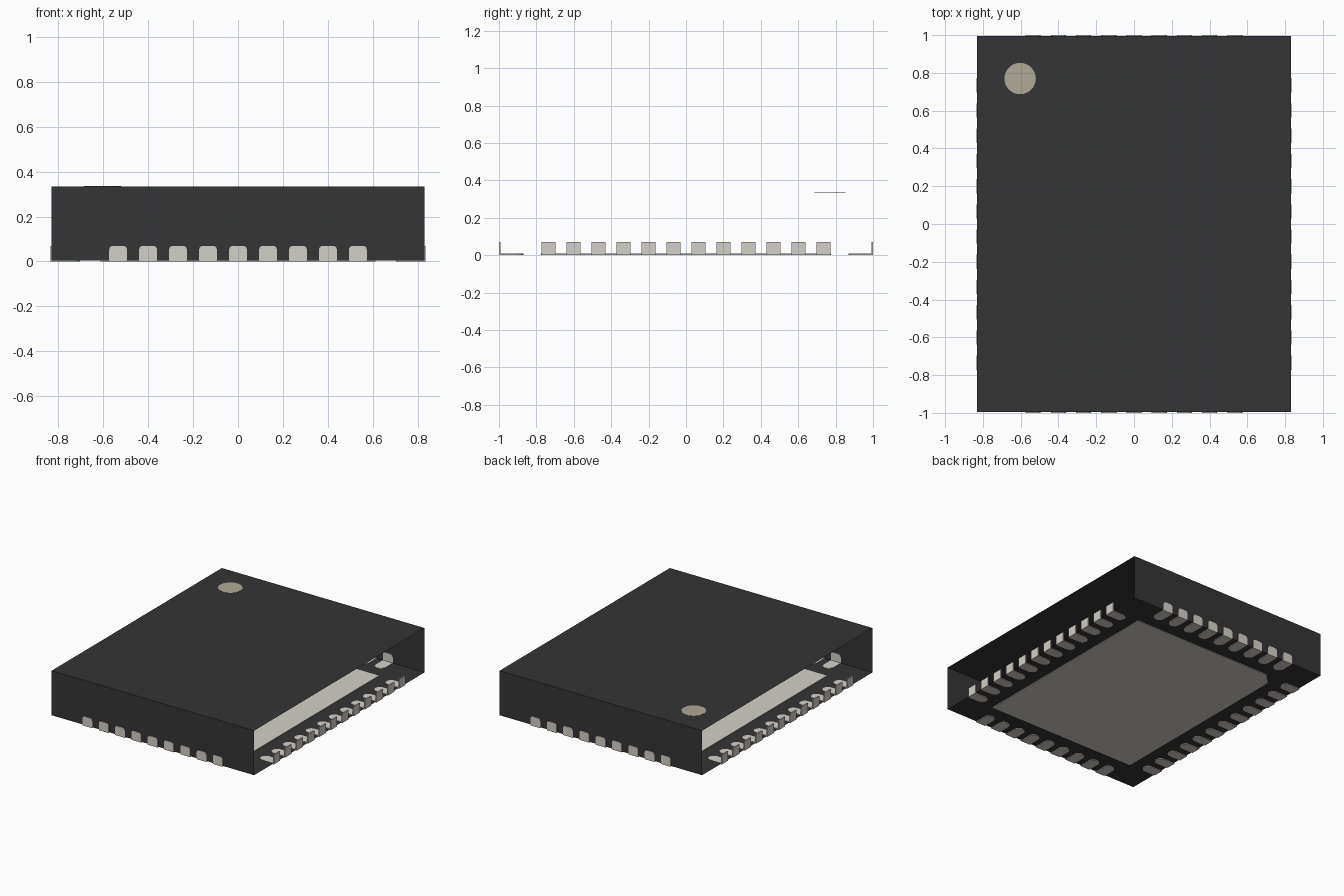
import bpy, bmesh, math
from mathutils import Matrix, Vector

cube = bpy.data.objects.get("Cube")
if cube:
    bpy.data.objects.remove(cube, do_unlink=True)


def material(name, rgb):
    m = bpy.data.materials.new(name)
    m.use_nodes = True
    m.diffuse_color = (*rgb, 1)
    m.node_tree.nodes["Principled BSDF"].inputs["Base Color"].default_value = (*rgb, 1)
    return m


BLACK = material("black resin", (0.035, 0.035, 0.035))
METAL = material("grey metal", (0.646, 0.638, 0.572))
TAN = material("light brown marking", (0.435, 0.398, 0.316))

HX, HY = 0.83, 0.996        # body half sizes
FLOOR, TOP = 0.005, 0.335   # body bottom and top
T = 0.008                   # metal plate thickness


def add_object(name, bm, mat):
    bmesh.ops.recalc_face_normals(bm, faces=bm.faces)
    mesh = bpy.data.meshes.new(name)
    bm.to_mesh(mesh)
    bm.free()
    mesh.materials.append(mat)
    obj = bpy.data.objects.new(name, mesh)
    bpy.context.collection.objects.link(obj)
    return obj


def plate(bm, points, depth):
    """Flat outline extruded along the depth vector."""
    face = bm.faces.new([bm.verts.new(p) for p in points])
    ext = bmesh.ops.extrude_face_region(bm, geom=[face], use_keep_orig=True)
    verts = [v for v in ext["geom"] if isinstance(v, bmesh.types.BMVert)]
    bmesh.ops.translate(bm, verts=verts, vec=Vector(depth))


# Body: thin shell with top, floor, front and back, open at both x ends
bm = bmesh.new()
ring = [(-HY, FLOOR), (HY, FLOOR), (HY, TOP), (-HY, TOP)]
rows = [[bm.verts.new((x, y, z)) for y, z in ring] for x in (-HX, HX)]
for i in range(4):
    j = (i + 1) % 4
    bm.faces.new((rows[0][i], rows[0][j], rows[1][j], rows[1][i]))
add_object("body_shell", bm, BLACK)

# Pin one marker on the top
bm = bmesh.new()
bmesh.ops.create_cone(bm, cap_ends=True, segments=48, radius1=0.083, radius2=0.083,
                      depth=0.003, matrix=Matrix.Translation((-0.603, 0.77, TOP)))
add_object("pin_one_marker", bm, TAN)

# Thermal pad with one cut corner
bm = bmesh.new()
px, py, cut = 0.613, 0.775, 0.08
plate(bm, [(-px, -py, 0), (px, -py, 0), (px, py, 0), (-px + cut, py, 0), (-px, py - cut, 0)],
      (0, 0, T))
add_object("thermal_pad", bm, METAL)


def pin(name, width, corner, place):
    """Foot with a rounded inner end, and an upright end plate; outward is -y."""
    w, length, height = width / 2, 0.13, 0.07
    bm = bmesh.new()
    arc = [(w * math.cos(a), length - w + w * math.sin(a), 0)
           for a in (math.pi * k / 10 for k in range(11))]
    plate(bm, [(-w, 0, 0), (w, 0, 0)] + arc, (0, 0, T))
    if corner:
        c = corner
        top = []
        for k in range(4):
            a = math.pi / 2 * k / 3
            top.append((w - c + c * math.cos(a), 0, height - c + c * math.sin(a)))
        top += [(-x, y, z) for x, y, z in reversed(top)]
    else:
        top = [(w, 0, height), (-w, 0, height)]
    plate(bm, [(-w, 0, T), (w, 0, T)] + top, (0, T, 0))
    add_object(name, bm, METAL).matrix_world = place


# Rows of pins: name, turn, distance from centre, count, width, corner radius
sides = [("front_pin", 0, 1.0, 9, 0.08, 0.018),
         ("left_pin", 90, HX + 0.004, 12, 0.075, 0),
         ("back_pin", 180, 1.0, 9, 0.08, 0.018),
         ("right_pin", 270, HX + 0.004, 12, 0.075, 0)]
for name, turn, dist, count, width, corner in sides:
    for i in range(count):
        s = (i - (count - 1) / 2) * 0.1335
        place = Matrix.Rotation(math.radians(turn), 4, "Z") @ Matrix.Translation((s, -dist, 0))
        pin(f"{name}_{i + 1}", width, corner, place)
